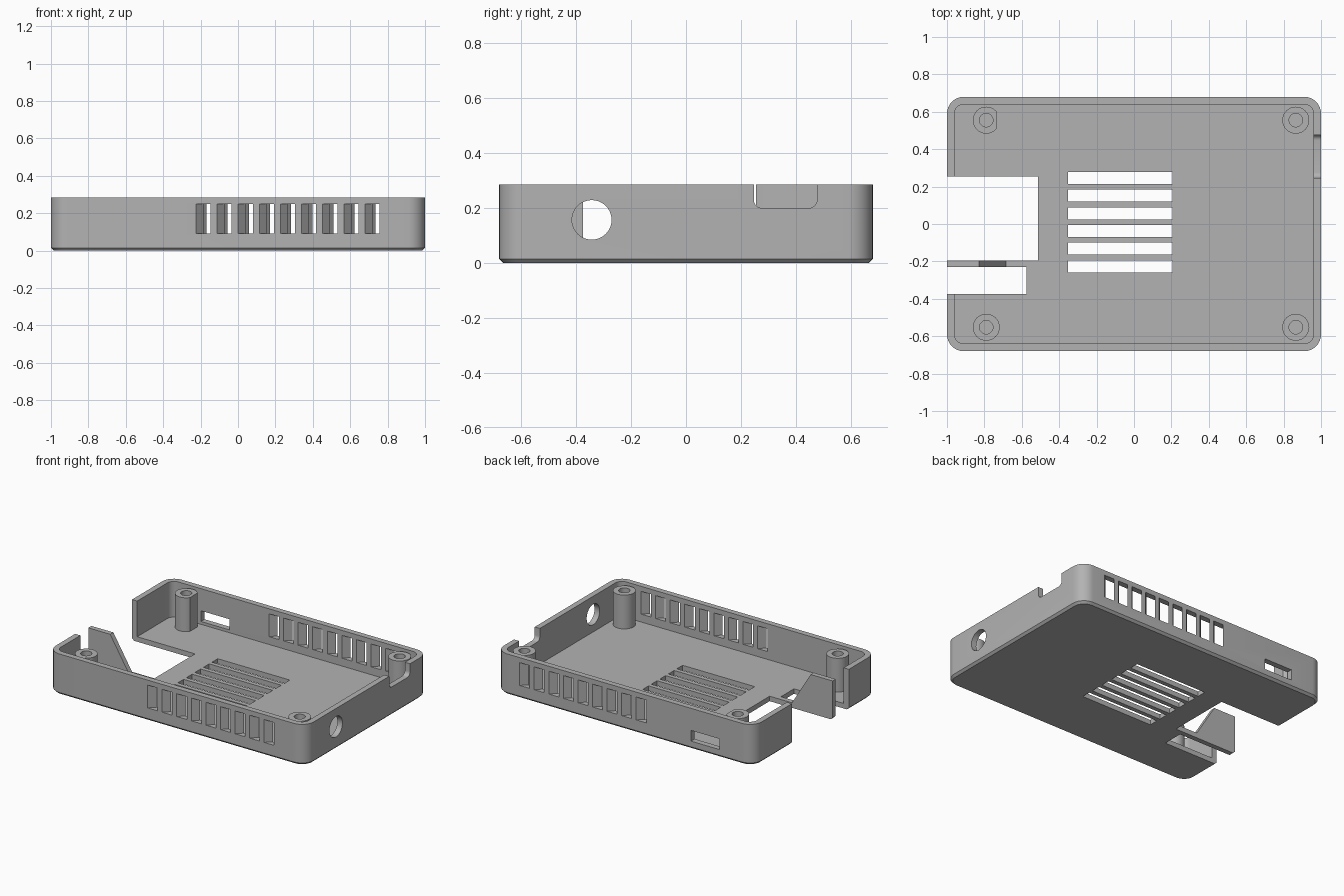
import bpy, bmesh
from math import sin, cos, pi

if "Cube" in bpy.data.objects:
    bpy.data.objects.remove(bpy.data.objects["Cube"], do_unlink=True)

grey = bpy.data.materials.new("plain grey")
grey.use_nodes = True
colour = (0.45, 0.45, 0.45, 1)
grey.diffuse_color = colour
grey.node_tree.nodes["Principled BSDF"].inputs["Base Color"].default_value = colour

HX, HY, TOP, WALL, FLOOR = 1.0, 0.68, 0.285, 0.04, 0.035


def loft(name, rings):
    """Skin a stack of closed rings and cap both ends."""
    bm = bmesh.new()
    loops = [[bm.verts.new(p) for p in ring] for ring in rings]
    n = len(loops[0])
    for a, b in zip(loops, loops[1:]):
        for i in range(n):
            j = (i + 1) % n
            bm.faces.new((a[i], a[j], b[j], b[i]))
    bm.faces.new(loops[0][::-1])
    bm.faces.new(loops[-1])
    bmesh.ops.recalc_face_normals(bm, faces=bm.faces)
    mesh = bpy.data.meshes.new(name)
    bm.to_mesh(mesh)
    bm.free()
    mesh.materials.append(grey)
    ob = bpy.data.objects.new(name, mesh)
    bpy.context.collection.objects.link(ob)
    return ob


def prism(name, pts, axis, lo, hi):
    """Extrude a 2D outline along an axis."""
    place = {"x": lambda p, d: (d, *p),
             "y": lambda p, d: (p[0], d, p[1]),
             "z": lambda p, d: (*p, d)}[axis]
    return loft(name, [[place(p, d) for p in pts] for d in (lo, hi)])


def box(name, x, y, z):
    return prism(name, [(x[0], y[0]), (x[1], y[0]), (x[1], y[1]), (x[0], y[1])], "z", *z)


def arc(cx, cy, r, start, sweep, n):
    return [(cx + r * cos(start + sweep * i / n), cy + r * sin(start + sweep * i / n))
            for i in range(n + 1)]


def rounded(inset, r, z):
    """Rounded rectangle ring at height z."""
    ring = []
    for k, (sx, sy) in enumerate([(1, 1), (-1, 1), (-1, -1), (1, -1)]):
        ring += arc(sx * (HX - inset - r), sy * (HY - inset - r), r, k * pi / 2, pi / 2, 8)
    return [(x, y, z) for x, y in ring]


def circle(cx, cy, r, z, n=40):
    return [(x, y, z) for x, y in arc(cx, cy, r, 0, 2 * pi, n)[:-1]]


def activate(ob):
    bpy.ops.object.select_all(action="DESELECT")
    ob.select_set(True)
    bpy.context.view_layer.objects.active = ob


def cut(ob, cutter):
    mod = ob.modifiers.new("cut", "BOOLEAN")
    mod.operation, mod.solver, mod.object = "DIFFERENCE", "EXACT", cutter
    activate(ob)
    bpy.ops.object.modifier_apply(modifier=mod.name)
    bpy.data.objects.remove(cutter, do_unlink=True)


# Open tray with rounded corners and chamfered base
tray = loft("tray", [rounded(0.015, 0.075, 0), rounded(0, 0.09, 0.015), rounded(0, 0.09, TOP),
                     rounded(WALL, 0.05, TOP), rounded(WALL, 0.05, FLOOR)])

# Open left end and its two floor cutouts
cut(tray, box("end_cut", (-1.1, -0.9), (-0.375, 0.255), (FLOOR, 0.4)))
cut(tray, box("large_cut", (-1.1, -0.512), (-0.195, 0.255), (-0.1, 0.4)))
cut(tray, box("small_cut", (-1.1, -0.575), (-0.375, -0.23), (-0.1, 0.4)))

# Slanted vents through both long walls
for i in range(9):
    for start, face, lo, hi in ((-0.225, -HY, -0.72, -0.632), (-0.168, HY, 0.632, 0.72)):
        x = start + 0.113 * i
        a, b = x + lo - face, x + hi - face
        cut(tray, prism("vent_cut", [(a, lo), (a + 0.078, lo), (b + 0.078, hi), (b, hi)],
                        "z", 0.09, 0.25))

# Floor vents
for i in range(6):
    y = 0.278 - 0.0945 * i
    cut(tray, box("floor_vent_cut", (-0.352, 0.207), (y - 0.064, y), (-0.1, 0.1)))

# Card slit in the back wall
cut(tray, box("slit_cut", (-0.735, -0.515), (0.632, 0.72), (0.055, 0.13)))

# Round socket and rounded notch in the right wall
cut(tray, prism("socket_cut", arc(-0.343, 0.157, 0.072, 0, 2 * pi, 40)[:-1], "x", 0.94, 1.1))
notch = [(0.247, 0.4)] + arc(0.277, 0.23, 0.03, pi, pi / 2, 6) \
    + arc(0.447, 0.23, 0.03, -pi / 2, pi / 2, 6) + [(0.477, 0.4)]
cut(tray, prism("notch_cut", notch, "x", 0.94, 1.1))

# Divider with a sloping end
divider = prism("divider", [(-1, 0.02), (-0.685, 0.02), (-0.685, FLOOR), (-0.83, 0.272), (-1, 0.272)],
                "y", -0.23, -0.195)

# Screw posts
parts = [tray, divider]
for side, x in (("left", 0.865), ("right", -0.79)):
    for end, y in (("front", -0.552), ("back", 0.555)):
        post = loft(f"{end}_{side}_post",
                    [circle(x, y, r, z) for r, z in
                     ((0.072, 0.02), (0.072, 0.272), (0.036, 0.272), (0.036, 0.08))])
        if x < 0 < y:
            cut(post, box("post_cut", (-0.732, -0.5), (0.4, 0.7), (0, 0.4)))
        parts.append(post)

for ob in parts:
    activate(ob)
    bpy.ops.object.shade_smooth_by_angle(angle=pi / 6)
